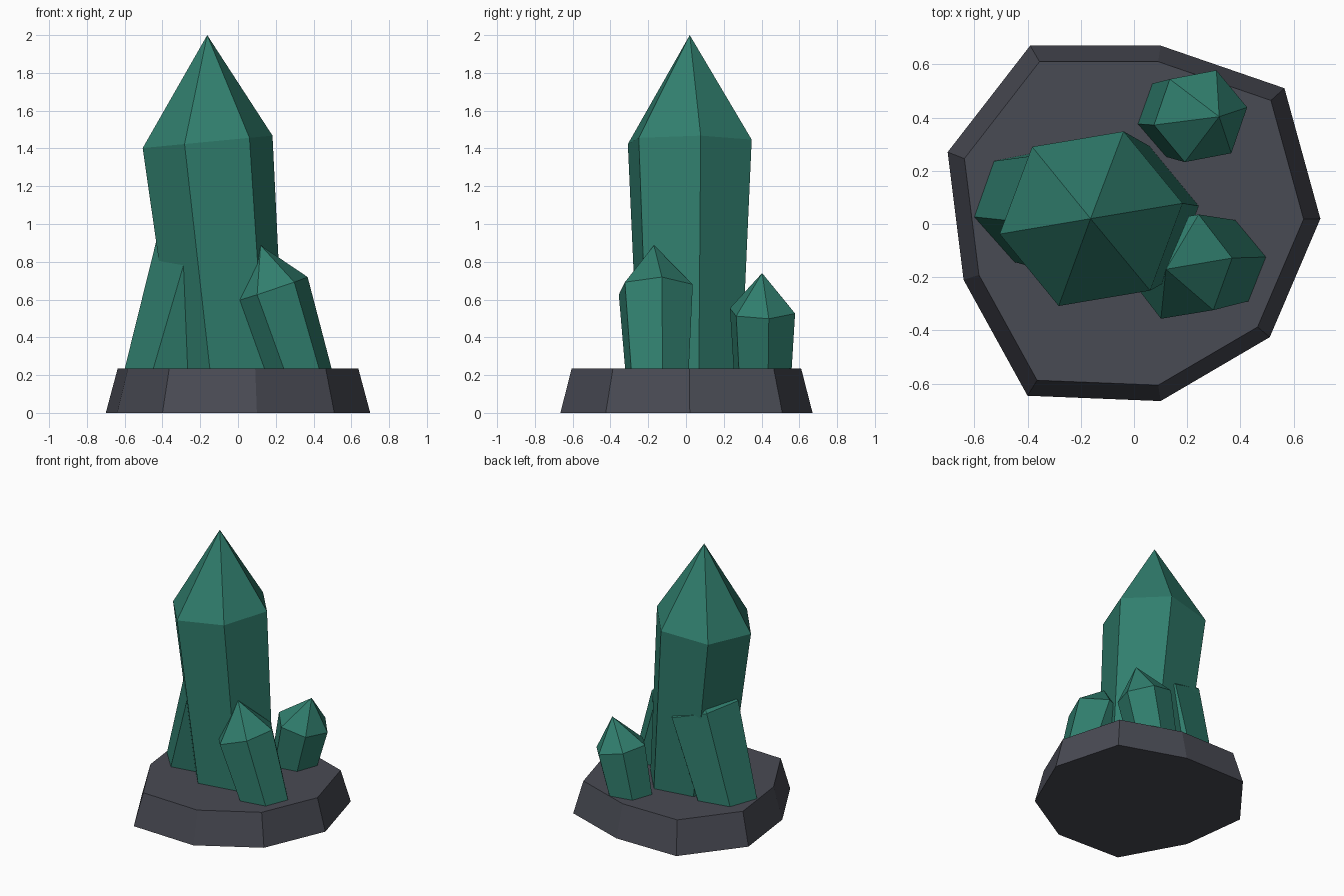
import bpy, bmesh
from math import cos, sin, radians
from mathutils import Vector

cube = bpy.data.objects.get("Cube")
if cube:
    bpy.data.objects.remove(cube, do_unlink=True)


def material(name, rgb):
    m = bpy.data.materials.new(name)
    m.use_nodes = True
    m.diffuse_color = (*rgb, 1)
    bsdf = m.node_tree.nodes["Principled BSDF"]
    bsdf.inputs["Base Color"].default_value = (*rgb, 1)
    bsdf.inputs["Roughness"].default_value = 0.6
    return m


GREEN = material("crystal green", (0.03, 0.21, 0.155))
STONE = material("dark slate", (0.066, 0.069, 0.088))


def finish(name, bm, mat):
    bmesh.ops.recalc_face_normals(bm, faces=bm.faces)
    mesh = bpy.data.meshes.new(name)
    bm.to_mesh(mesh)
    bm.free()
    mesh.materials.append(mat)
    obj = bpy.data.objects.new(name, mesh)
    bpy.context.collection.objects.link(obj)
    return obj


def bridge(bm, low, high):
    n = len(low)
    for i in range(n):
        j = (i + 1) % n
        bm.faces.new((low[i], low[j], high[j], high[i]))


# Rock base: irregular nine-sided outline, drawn in towards the top
OUTLINE = [(0.70, 0.02), (0.565, 0.51), (0.10, 0.67), (-0.39, 0.67), (-0.70, 0.27),
           (-0.64, -0.21), (-0.40, -0.645), (0.10, -0.665), (0.51, -0.425)]
bm = bmesh.new()
low = [bm.verts.new((x, y, 0)) for x, y in OUTLINE]
high = [bm.verts.new((x * 0.91, y * 0.91, 0.235)) for x, y in OUTLINE]
bm.faces.new(low)
bm.faces.new(high)
bridge(bm, low, high)
finish("rock_base", bm, STONE)


# Six-sided crystal: flaring shaft square to its axis, capped by a point
def crystal(name, foot, shoulder, tip, radius, turn, taper=0.82):
    foot, shoulder = Vector(foot), Vector(shoulder)
    lean = Vector((0, 0, 1)).rotation_difference(shoulder - foot)
    bm = bmesh.new()

    def ring(centre, r):
        angles = [radians(turn + 60 * i) for i in range(6)]
        return [bm.verts.new(centre + lean @ Vector((r * cos(a), r * sin(a), 0)))
                for a in angles]

    low, high = ring(foot, radius * taper), ring(shoulder, radius)
    point = bm.verts.new(tip)
    bm.faces.new(low)
    bridge(bm, low, high)
    for i in range(6):
        bm.faces.new((high[i], high[(i + 1) % 6], point))
    finish(name, bm, GREEN)


crystal("main_crystal", (-0.035, 0.02, 0.12), (-0.161, 0.02, 1.435),
        (-0.163, 0.02, 2.0), 0.35, 9.5)
crystal("right_crystal", (0.35, -0.15, 0.12), (0.172, -0.16, 0.653),
        (0.12, -0.17, 0.887), 0.21, 9)
crystal("back_crystal", (0.15, 0.405, 0.12), (0.25, 0.405, 0.54),
        (0.32, 0.403, 0.74), 0.183, 10.5, 0.85)
crystal("left_crystal", (-0.41, 0.07, 0.115), (-0.185, 0.06, 0.83),
        (-0.11, 0.06, 1.08), 0.265, 11)
